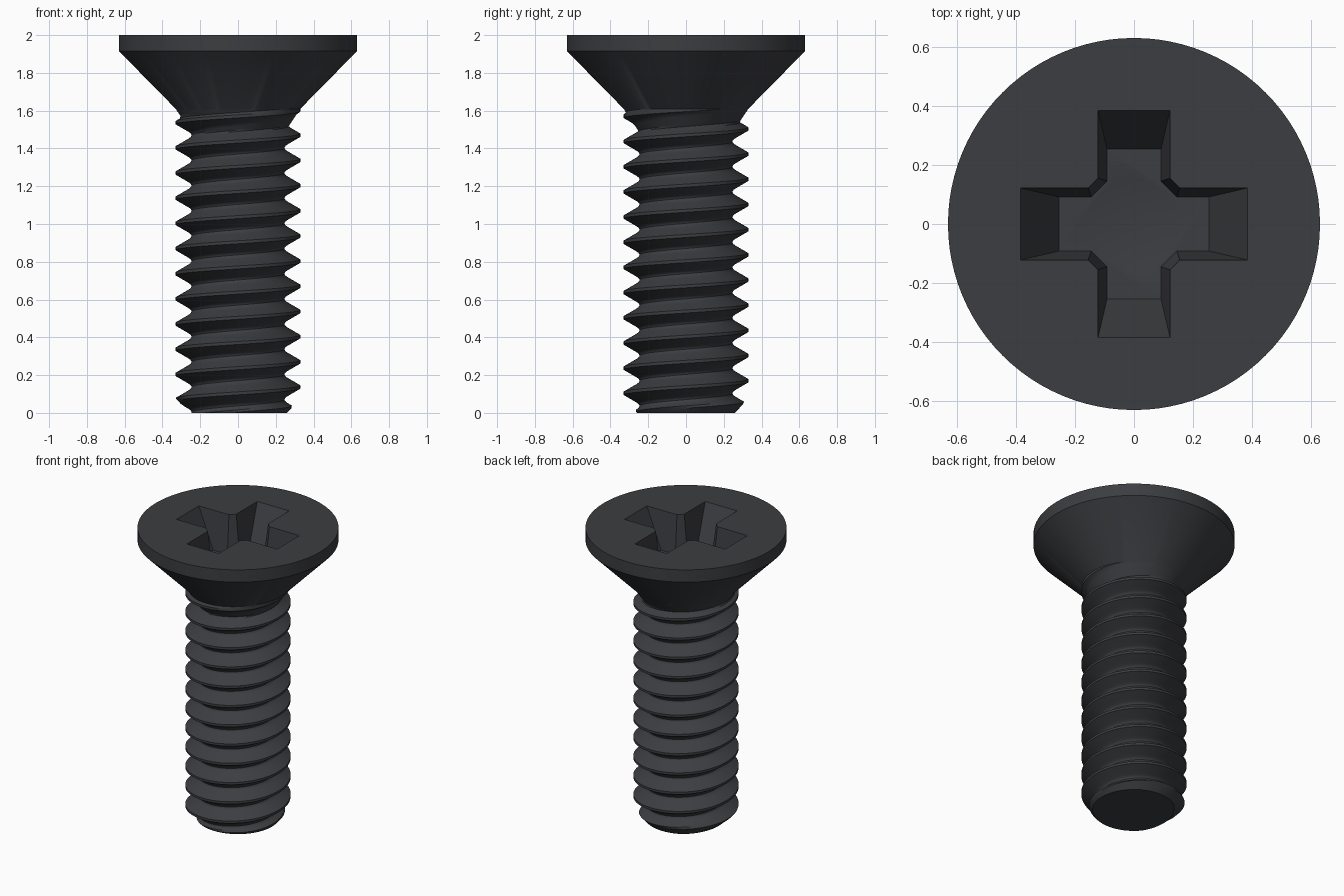
import bpy, bmesh, math

if "Cube" in bpy.data.objects:
    bpy.data.objects.remove(bpy.data.objects["Cube"])

PITCH, CREST_Z = 0.1333, 0.137      # thread pitch, crest height at angle 0
NECK_Z, SEG = 1.61, 96
CREST_R, FLAT, JOIN, K = 0.33, 0.008, 0.046, 41.8


def make_object(name, bm):
    bmesh.ops.remove_doubles(bm, verts=bm.verts, dist=2e-5)
    bmesh.ops.recalc_face_normals(bm, faces=bm.faces)
    mesh = bpy.data.meshes.new(name)
    bm.to_mesh(mesh)
    bm.free()
    ob = bpy.data.objects.new(name, mesh)
    bpy.context.collection.objects.link(ob)
    return ob


def thread_radius(angle, z):
    # flat crest, 60 degree flanks, rounded root
    u = (z - CREST_Z - PITCH * angle / math.tau) % PITCH
    d = min(u, PITCH - u)
    if d < FLAT:
        r = CREST_R
    elif d < JOIN:
        r = CREST_R - (d - FLAT) / math.tan(math.radians(30))
    else:
        join_r = CREST_R - (JOIN - FLAT) / math.tan(math.radians(30))
        r = join_r - K * ((PITCH / 2 - JOIN) ** 2 - (PITCH / 2 - d) ** 2)
    r = max(r, min(CREST_R, 0.25 + 0.67 * (z - 1.49)))   # run-out under head
    return min(r, 0.26 + 0.9 * z)                        # tip chamfer


# Screw body: columns around the axis, thread rows follow the helix
steps = [-0.008, 0.008, 0.021, 0.034, 0.046, 0.053, 0.060, 0.0667,
         0.0733, 0.0803, 0.0873, 0.0993, 0.1123]
rows = [CREST_Z + k * PITCH + u for k in range(-3, 13) for u in steps]
head_profile = [(0.63, 1.915), (0.63, 2.0), (0.0, 2.0)]
bm = bmesh.new()
columns = []
for i in range(SEG + 1):
    a = math.tau * i / SEG
    pts = [(0.0, 0.0)]
    for row in rows:
        z = min(max(row + PITCH * i / SEG, 0.0), NECK_Z)
        pts.append((thread_radius(a, z), z))
    pts += head_profile
    columns.append([bm.verts.new((r * math.cos(a), r * math.sin(a), z)) for r, z in pts])
for c, d in zip(columns, columns[1:]):
    for j in range(len(c) - 1):
        bm.faces.new((c[j], d[j], d[j + 1], c[j + 1]))
screw = make_object("countersunk_screw", bm)


# Tapered cross cutter
def cross(length, width, corner, z):
    pts = []
    for q in range(4):
        c, s = round(math.cos(q * math.pi / 2)), round(math.sin(q * math.pi / 2))
        for x, y in ((length, -width), (length, width), (corner, width), (width, corner)):
            pts.append((x * c - y * s, x * s + y * c, z))
    return pts


bm = bmesh.new()
rings = [[bm.verts.new(p) for p in cross(*spec)] for spec in (
    (0.254, 0.0915, 0.145, 1.74), (0.385, 0.122, 0.155, 2.0), (0.385, 0.122, 0.155, 2.1))]
for lo, hi in zip(rings, rings[1:]):
    for i in range(16):
        # corner points repeat between arms, so the ring closes on itself
        n = (i + 1) % 16
        bm.faces.new((lo[i], lo[n], hi[n], hi[i]))
bm.faces.new(rings[0])
bm.faces.new(rings[-1])
cross_cutter = make_object("cross_cutter", bm)

# Conical floor cutter
bm = bmesh.new()
bmesh.ops.create_cone(bm, cap_ends=True, segments=48, radius1=0.0, radius2=0.163, depth=0.05)
bmesh.ops.translate(bm, verts=bm.verts, vec=(0, 0, 1.718))
cone_cutter = make_object("cone_cutter", bm)

# Cut the drive recess
bpy.context.view_layer.objects.active = screw
screw.select_set(True)
for cutter in (cross_cutter, cone_cutter):
    cutter.hide_render = True
    mod = screw.modifiers.new("recess", 'BOOLEAN')
    mod.operation, mod.solver, mod.object = 'DIFFERENCE', 'EXACT', cutter
    bpy.ops.object.modifier_apply(modifier=mod.name)
    bpy.data.objects.remove(cutter)
bpy.ops.object.shade_smooth_by_angle(angle=math.radians(30))

# Black steel
steel = bpy.data.materials.new("black_steel")
steel.diffuse_color = (0.045, 0.047, 0.052, 1)
steel.use_nodes = True
steel.node_tree.nodes["Principled BSDF"].inputs["Base Color"].default_value = steel.diffuse_color
screw.data.materials.clear()
screw.data.materials.append(steel)
